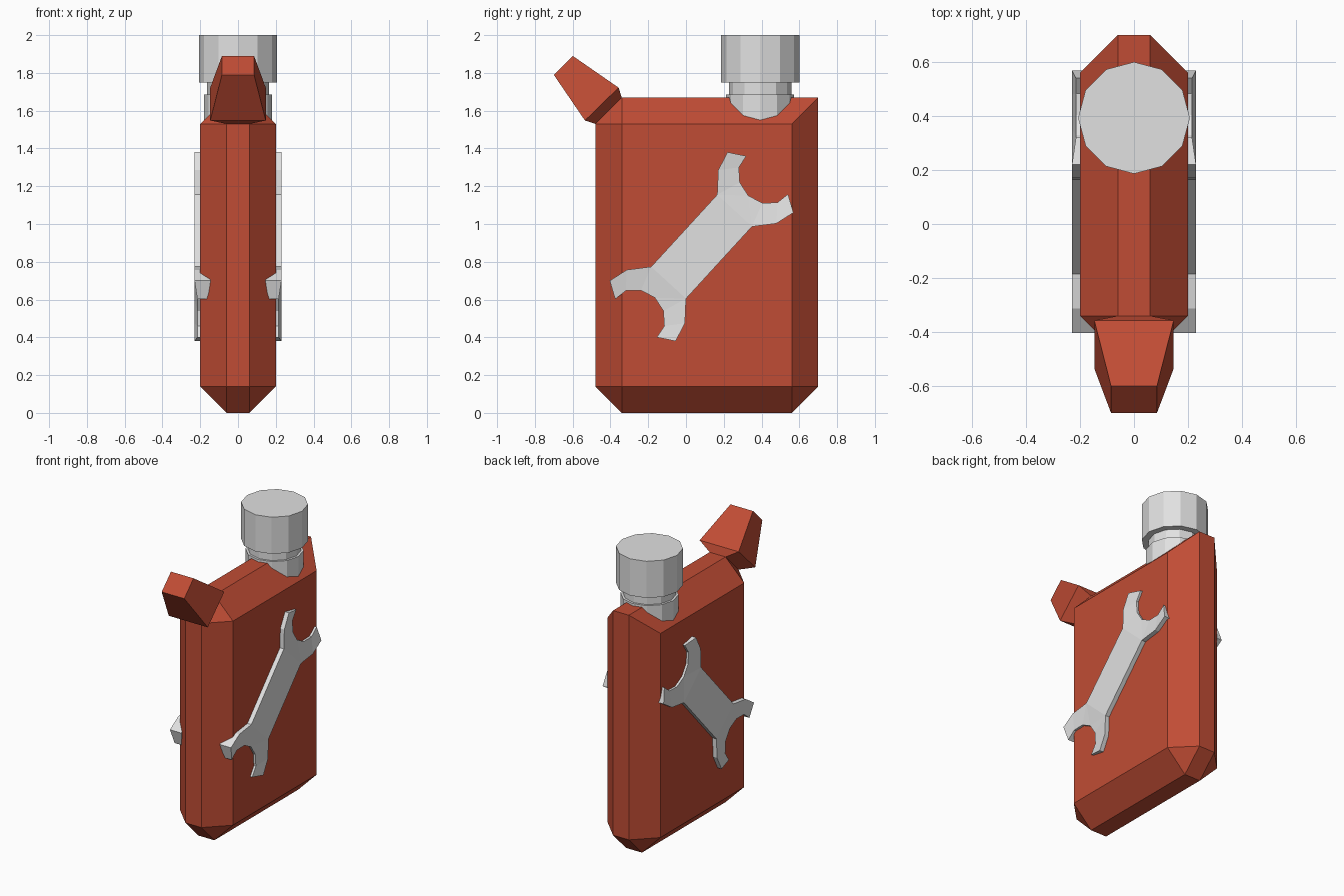
import bpy, bmesh
from math import radians
from mathutils import Matrix

cube = bpy.data.objects.get("Cube")
if cube:
    bpy.data.objects.remove(cube, do_unlink=True)


def material(name, rgb):
    m = bpy.data.materials.new(name)
    m.use_nodes = True
    colour = (*rgb, 1)
    m.diffuse_color = colour
    m.node_tree.nodes["Principled BSDF"].inputs["Base Color"].default_value = colour
    return m


RED = material("red_paint", (0.53, 0.073, 0.035))
STEEL = material("pale_steel", (0.75, 0.75, 0.75))


def finish(bm, name, mat):
    bmesh.ops.dissolve_limit(bm, angle_limit=radians(1), verts=bm.verts, edges=bm.edges)
    bmesh.ops.recalc_face_normals(bm, faces=bm.faces)
    mesh = bpy.data.meshes.new(name)
    bm.to_mesh(mesh)
    bm.free()
    mesh.materials.append(mat)
    obj = bpy.data.objects.new(name, mesh)
    bpy.context.collection.objects.link(obj)
    return obj


def hull(name, points, mat):
    """Faceted convex part, mirrored across x."""
    bm = bmesh.new()
    for x, y, z in points:
        for side in (1, -1):
            bm.verts.new((side * x, y, z))
    bmesh.ops.convex_hull(bm, input=bm.verts)
    return finish(bm, name, mat)


# Flask body: chamfered slab, top ridge running to the back edge
W, N = 0.2, 0.06
FRONT, BACK, LOW, HIGH, C = -0.34, 0.56, 0.14, 1.53, 0.14
body = [(W, y, z) for y in (FRONT, BACK) for z in (LOW, HIGH)]
body += [(N, FRONT - C, z) for z in (LOW, HIGH)]
body += [(N, y, 0) for y in (FRONT, BACK)]
body += [(N, BACK + C, LOW), (N, BACK + C, HIGH + C), (N, FRONT, HIGH + C)]
hull("flask_body", body, RED)

# Spout: flares out of the front top chamfer, then narrows to the tip
hull("spout", [
    (N, -0.48, 1.53), (N, -0.34, 1.67),
    (0.147, -0.535, 1.548), (0.147, -0.357, 1.722),
    (0.085, -0.70, 1.79), (0.085, -0.60, 1.89),
], RED)

# Neck and cap: stacked twelve-sided cylinders
for name, radius, bottom, top in (
    ("neck_base", 0.18, 1.45, 1.685),
    ("neck", 0.165, 1.66, 1.77),
    ("cap", 0.207, 1.75, 2.0),
):
    bm = bmesh.new()
    bmesh.ops.create_cone(bm, cap_ends=True, segments=12, radius1=radius, radius2=radius,
                          depth=top - bottom,
                          matrix=Matrix.Translation((0, 0.393, (top + bottom) / 2)))
    finish(bm, name, STEEL)

# Wrench: one quarter (along, across, half thickness), mirrored both ways
THICK, THIN = 0.0425, 0.0275
shaft, mid, tip = (0.2585, 0.125, THICK), (0.358, 0.209, THICK), (0.4615, 0.2367, THICK)
in_tip, in_mid = (0.514, 0.1495, THIN), (0.443, 0.138, THIN)
in_low, in_root = (0.3875, 0.0806, THIN), (0.3663, 0, THIN)
axis, centre, waist = (0.2585, 0, THICK), (0, 0, THICK), (0, 0.125, THICK)
QUARTER = [
    (tip, mid, in_mid, in_tip),
    (mid, shaft, in_low, in_mid),
    (shaft, in_root, in_low),
    (shaft, axis, in_root),
    (shaft, waist, centre, axis),
]


def wrench(name, side):
    bm = bmesh.new()
    for su in (1, -1):
        for sv in (1, -1):
            for poly in QUARTER:
                pts = poly if su * sv > 0 else poly[::-1]
                bm.faces.new([bm.verts.new((t, u * su, v * sv)) for u, v, t in pts])
    bmesh.ops.remove_doubles(bm, verts=bm.verts, dist=0.0005)
    # Second face is the mirror of the first, joined by walls
    grown = bmesh.ops.extrude_face_region(bm, geom=bm.faces[:], use_keep_orig=True)
    for item in grown["geom"]:
        if isinstance(item, bmesh.types.BMVert):
            item.co.x *= -1
    place = Matrix.Translation((side * 0.1875, 0.0825, 0.88)) @ Matrix.Rotation(radians(47.5), 4, "X")
    # Local y runs along the shaft, local z across it
    bmesh.ops.transform(bm, matrix=place, verts=bm.verts)
    return finish(bm, name, STEEL)


wrench("left_wrench", 1)
wrench("right_wrench", -1)
